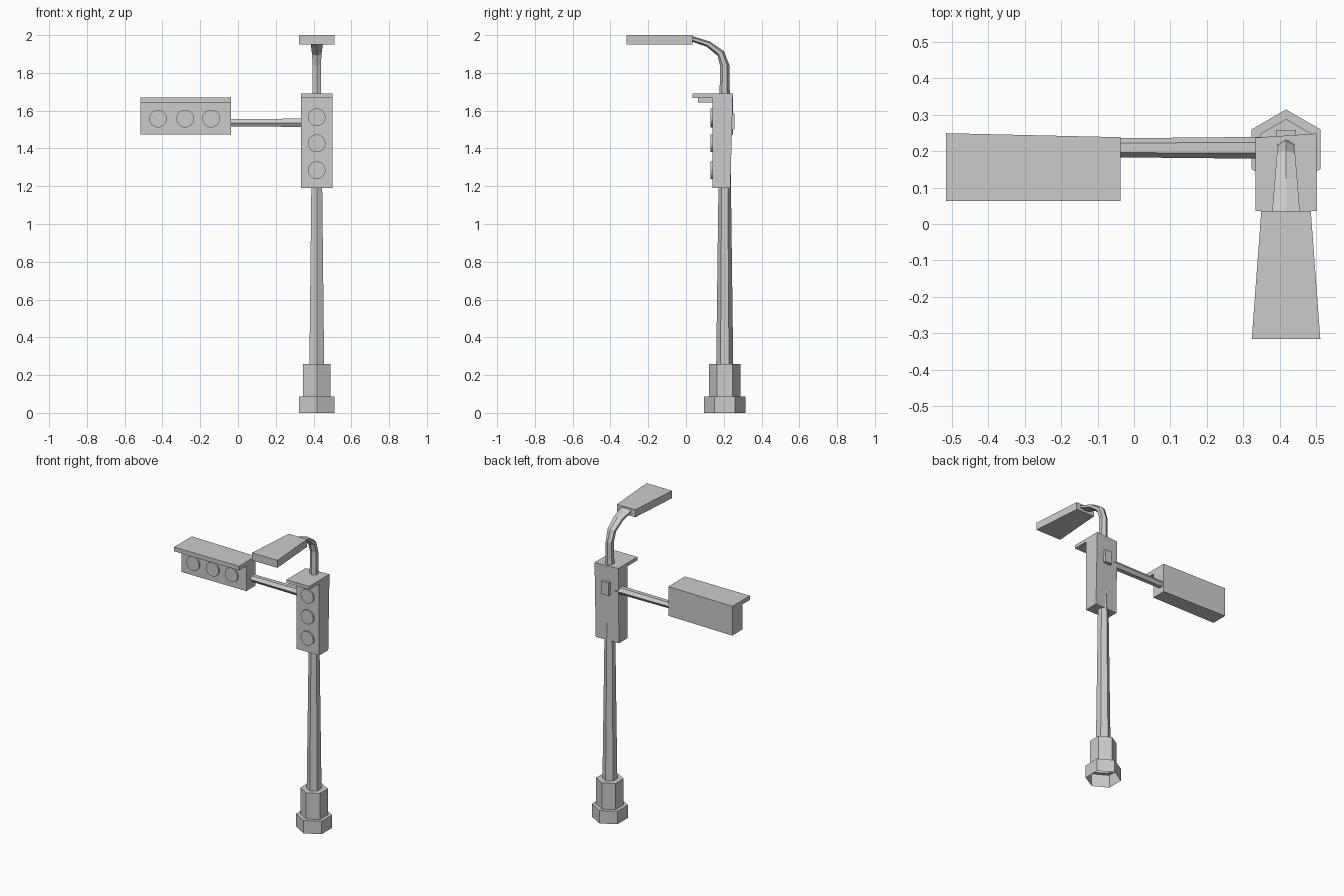
import bpy, bmesh, math
from mathutils import Vector

if "Cube" in bpy.data.objects:
    bpy.data.objects.remove(bpy.data.objects["Cube"])

PX, PY = 0.417, 0.205      # pole axis


def make(name, verts, faces):
    me = bpy.data.meshes.new(name)
    me.from_pydata(verts, [], faces)
    bm = bmesh.new()
    bm.from_mesh(me)
    bmesh.ops.recalc_face_normals(bm, faces=bm.faces)
    bm.to_mesh(me)
    bm.free()
    ob = bpy.data.objects.new(name, me)
    bpy.context.collection.objects.link(ob)
    return ob


def loft(name, rings, cap_start=True, cap_end=True):
    n = len(rings[0])
    verts = [v for r in rings for v in r]
    faces = [(i * n + j, i * n + (j + 1) % n, (i + 1) * n + (j + 1) % n, (i + 1) * n + j)
             for i in range(len(rings) - 1) for j in range(n)]
    if cap_start:
        faces.append(tuple(range(n)))
    if cap_end:
        faces.append(tuple(range(len(verts) - n, len(verts))))
    return make(name, verts, faces)


def ring(center, u, v, ru, rv, n=6):
    c, u, v = Vector(center), Vector(u), Vector(v)
    return [c + u * (ru * math.cos(a)) + v * (rv * math.sin(a))
            for a in (2 * math.pi * k / n for k in range(n))]


def box(name, x0, x1, y0, z0, z1, back):
    # back holds the rear y at bottom-left, bottom-right, top-right, top-left
    xz = [(x0, z0), (x1, z0), (x1, z1), (x0, z1)]
    return loft(name, [[(x, y0, z) for x, z in xz],
                       [(x, b, z) for (x, z), b in zip(xz, back)]])


def lens(name, x, z):
    loft(name, [ring((x, y, z), (1, 0, 0), (0, 0, 1), 0.047, 0.047, 14)
                for y in (0.15, 0.13)])


# Stepped hexagonal base, open underneath, running into the tapered pole
profile = [(0.109, 0), (0.109, 0.086), (0.083, 0.086), (0.083, 0.26),
           (0.045, 0.26), (0.025, 1.84)]
loft("base_and_pole", [ring((PX, PY, z), (0, 1, 0), (1, 0, 0), r, r)
                       for r, z in profile], cap_start=False)

# Curved lamp neck: y, z, tangent angle, half width, half height
neck = [(0.205, 1.84, 90, 0.022, 0.025), (0.184, 1.903, 125, 0.025, 0.021),
        (0.117, 1.953, 152, 0.031, 0.016), (0.03, 1.981, 164, 0.038, 0.014)]
rings = []
for y, z, a, w, h in neck:
    t = math.radians(a)
    rings.append(ring((PX, y, z), (0, math.sin(t), -math.cos(t)), (1, 0, 0),
                      h, w / math.cos(math.pi / 6)))
loft("lamp_neck", rings)

# Tapered lamp head
loft("lamp_head", [[(PX + s * w, y, z) for s, z in ((-1, 1.95), (1, 1.95), (1, 2), (-1, 2))]
                   for y, w in ((-0.315, 0.094), (0.035, 0.068))])

# Upright signal with visor, lenses and rear latch
box("upright_signal", 0.333, 0.5, 0.14, 1.19, 1.69, (0.23, 0.235, 0.248, 0.237))
box("upright_visor", 0.333, 0.5, 0.035, 1.668, 1.69, (0.141,) * 4)
for i, z in enumerate((1.565, 1.427, 1.285)):
    lens(f"upright_lens_{i}", PX, z)
box("rear_latch", 0.39, 0.444, 0.22, 1.5, 1.585, (0.258,) * 4)

# Hexagonal side arm
loft("side_arm", [ring((x, 0.209, 1.536), (0, 1, 0), (0, 0, 1), r, r * 0.85)
                  for x, r in ((0.36, 0.03), (-0.06, 0.026))])

# Sideways signal with visor and lenses
box("side_signal", -0.515, -0.037, 0.14, 1.475, 1.67, (0.249, 0.238, 0.238, 0.249))
box("side_visor", -0.515, -0.037, 0.063, 1.642, 1.67, (0.141,) * 4)
for i, x in enumerate((-0.424, -0.28, -0.142)):
    lens(f"side_lens_{i}", x, 1.558)
